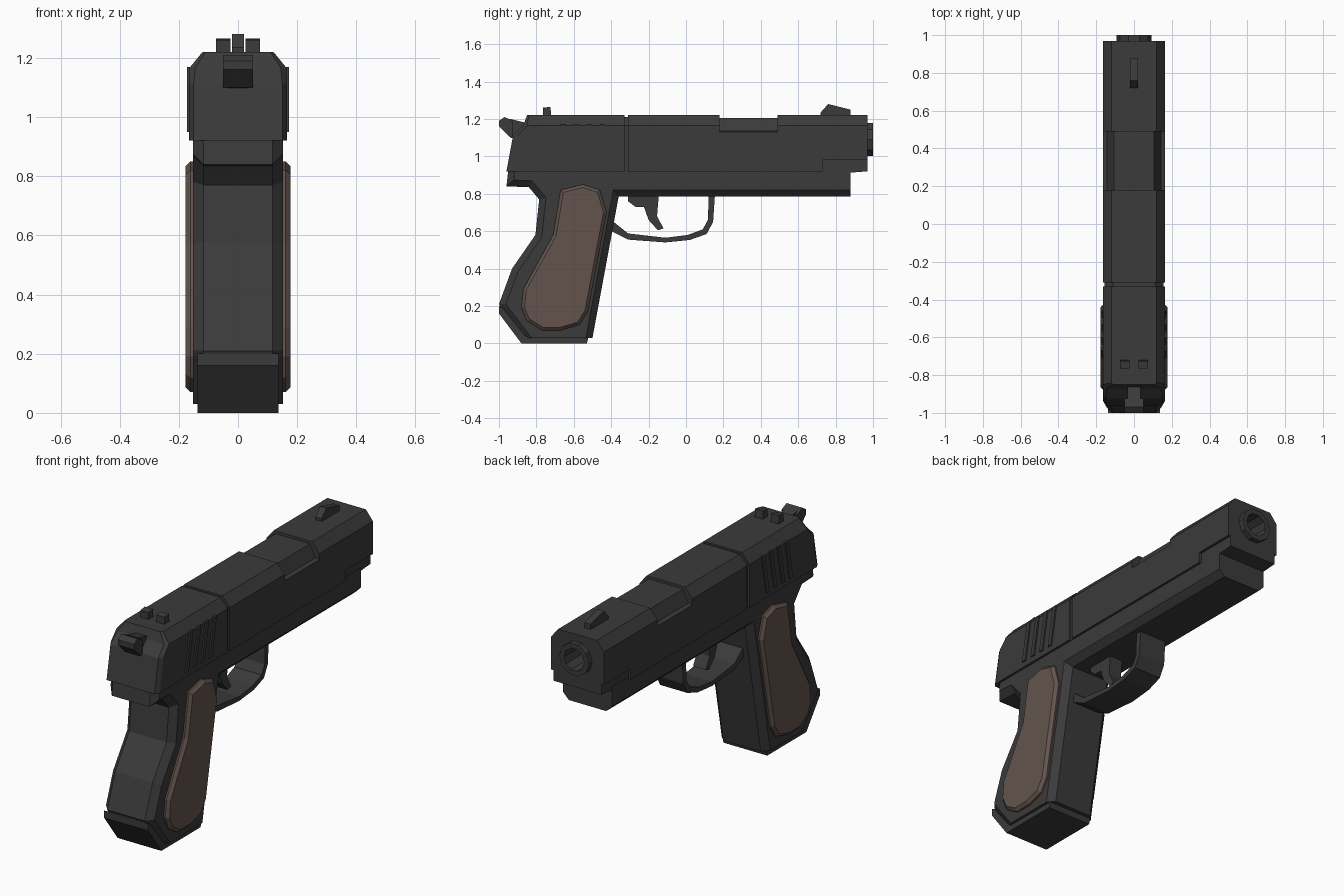
import bpy, bmesh, math
from mathutils import Matrix

if "Cube" in bpy.data.objects:
    bpy.data.objects.remove(bpy.data.objects["Cube"])


def material(name, rgb):
    m = bpy.data.materials.new(name)
    m.diffuse_color = (*rgb, 1)
    m.use_nodes = True
    m.node_tree.nodes["Principled BSDF"].inputs["Base Color"].default_value = m.diffuse_color
    return m


STEEL = material("dark_steel", (0.043, 0.043, 0.043))
WOOD = material("brown_grip", (0.125, 0.088, 0.075))


def finish(name, bm, mat=STEEL):
    bmesh.ops.remove_doubles(bm, verts=bm.verts, dist=1e-4)
    bmesh.ops.recalc_face_normals(bm, faces=bm.faces)
    me = bpy.data.meshes.new(name)
    bm.to_mesh(me)
    bm.free()
    me.materials.append(mat)
    ob = bpy.data.objects.new(name, me)
    bpy.context.collection.objects.link(ob)
    return ob


def prism(name, pts, x0, x1, mat=STEEL, bevel=0, edge_rule=None):
    """Side profile of (y, z) points extruded from x0 to x1, rim edges chamfered."""
    bm = bmesh.new()
    a = [bm.verts.new((x0, y, z)) for y, z in pts]
    b = [bm.verts.new((x1, y, z)) for y, z in pts]
    bm.faces.new(a)
    bm.faces.new(b[::-1])
    for i in range(len(pts)):
        j = (i + 1) % len(pts)
        bm.faces.new((a[i], b[i], b[j], a[j]))
    bmesh.ops.recalc_face_normals(bm, faces=bm.faces)
    if bevel:
        rim = []
        for e in bm.edges:
            p, q = (v.co for v in e.verts)
            if abs(p.x - q.x) < 1e-5 and (edge_rule is None or edge_rule((p + q) / 2)):
                rim.append(e)
        bmesh.ops.bevel(bm, geom=rim, offset=bevel, segments=1, affect='EDGES', profile=0.5)
    return finish(name, bm, mat)


def loft(name, rings):
    """Symmetric body through rings; each ring is a half section of (x, y, z), bottom to top."""
    bm = bmesh.new()
    R = [[bm.verts.new(p) for p in r] + [bm.verts.new((-x, y, z)) for x, y, z in r[::-1]] for r in rings]
    n = len(R[0])
    for a, b in zip(R, R[1:]):
        for i in range(n):
            j = (i + 1) % n
            bm.faces.new((a[i], a[j], b[j], b[i]))
    for r in (R[0], R[-1]):
        for i in range(n // 2 - 1):
            bm.faces.new((r[i], r[i + 1], r[n - 2 - i], r[n - 1 - i]))
    return finish(name, bm)


def cylinder(name, r, y0, y1, z, sides):
    bm = bmesh.new()
    bmesh.ops.create_cone(bm, cap_ends=True, segments=sides, radius1=r, radius2=r, depth=y1 - y0)
    bm.transform(Matrix.Translation((0, (y0 + y1) / 2, z)) @ Matrix.Rotation(math.pi / 2, 4, 'X')
                 @ Matrix.Rotation(math.pi / sides, 4, 'Z'))
    return finish(name, bm)


# Slide: chamfered section with slanted rear, thin groove, ejection port and front step
def section(y, bottom=0.92, shrink=0.0):
    return [(0.165 - shrink, y, bottom), (0.165 - shrink, y, 1.11),
            (0.165 - shrink, y, 1.165), (0.12 - shrink, y, 1.22 - shrink)]


def port(y):
    return [(0.165, y, 0.92), (0.165, y, 1.13), (0.142, y, 1.135), (0.107, y, 1.205)]


rear = [(0.15, -0.96, 0.92), (0.15, -0.925, 1.11), (0.145, -0.87, 1.165), (0.11, -0.85, 1.22)]
shoulder = [(0.165, -0.935, 0.92), (0.165, -0.90, 1.11), (0.165, -0.85, 1.165), (0.12, -0.84, 1.22)]
slide = loft("slide", [
    rear, shoulder,
    section(-0.33), section(-0.33, shrink=0.01), section(-0.31, shrink=0.01), section(-0.31),
    section(0.18), port(0.18), port(0.49), section(0.49),
    section(0.73), section(0.73, 0.98), section(0.97, 0.98)])
prism("slide_nose_block", [(0.70, 0.90), (0.97, 0.92), (0.97, 1.0), (0.70, 1.0)], -0.15, 0.15)

# Frame and grip in one profile, chamfered except along the top and muzzle end
prism("frame", [
    (-0.95, 0.93), (-0.96, 0.84), (-0.84, 0.835), (-0.785, 0.77), (-0.805, 0.58), (-0.93, 0.40),
    (-1.0, 0.21), (-0.985, 0.18), (-0.87, 0.03), (-0.50, 0.03), (-0.36, 0.785),
    (0.88, 0.785), (0.88, 0.93)],
    -0.152, 0.152, bevel=0.035, edge_rule=lambda c: c.z < 0.9 and c.y < 0.87 and c.z > 0.04)

# Base plate wrapping the heel of the grip
prism("base_plate", [(-1.0, 0.20), (-1.0, 0.16), (-0.88, 0.0), (-0.53, 0.0), (-0.52, 0.04),
                     (-0.86, 0.04), (-0.98, 0.19)], -0.137, 0.137)

# Grip panels and slide ridges on both sides
panel = [(-0.67, 0.82), (-0.55, 0.85), (-0.46, 0.82), (-0.425, 0.70), (-0.525, 0.17), (-0.57, 0.10),
         (-0.67, 0.07), (-0.77, 0.07), (-0.85, 0.12), (-0.88, 0.19), (-0.87, 0.29), (-0.71, 0.58)]
for s, side in ((1, "right"), (-1, "left")):
    prism(f"grip_panel_{side}", panel, s * 0.14, s * 0.177, WOOD, 0.016, lambda c: abs(c.x) > 0.16)
    for i in range(4):
        y = -0.66 + i * 0.07
        prism(f"slide_ridge_{side}_{i + 1}",
              [(y - 0.05, 0.95), (y - 0.025, 0.95), (y + 0.015, 1.17), (y - 0.01, 1.17)],
              s * 0.14, s * 0.173)
    # Rear sight posts
    prism(f"rear_sight_{side}", [(-0.765, 1.21), (-0.765, 1.26), (-0.725, 1.265), (-0.72, 1.21)],
          s * 0.025, s * 0.075)

# Front sight, hammer and trigger
prism("front_sight", [(0.72, 1.21), (0.72, 1.235), (0.76, 1.28), (0.88, 1.25), (0.88, 1.21)], -0.02, 0.02)
prism("hammer_spur", [(-1.0, 1.19), (-0.97, 1.21), (-0.925, 1.19), (-0.925, 1.11), (-0.94, 1.10),
                      (-1.0, 1.16)], -0.05, 0.05)
prism("hammer_neck", [(-0.94, 1.20), (-0.84, 1.175), (-0.84, 1.09), (-0.94, 1.10)], -0.035, 0.035)
prism("trigger", [(-0.31, 0.80), (-0.31, 0.76), (-0.27, 0.73), (-0.225, 0.73), (-0.20, 0.66),
                  (-0.15, 0.605), (-0.12, 0.615), (-0.155, 0.68), (-0.145, 0.80)], -0.04, 0.04)

# Trigger guard: open band, outer path then inner path
outer = [(-0.40, 0.60), (-0.31, 0.555), (-0.11, 0.54), (0.02, 0.553), (0.11, 0.585), (0.145, 0.65), (0.155, 0.80)]
inner = [(0.122, 0.80), (0.117, 0.66), (0.09, 0.61), (0.01, 0.58), (-0.11, 0.565), (-0.31, 0.588), (-0.40, 0.66)]
prism("trigger_guard", outer + inner, -0.085, 0.085)

# Barrel tip with a bore cut through it and the slide
barrel = cylinder("barrel_tip", 0.093, 0.90, 1.0, 1.09, 10)
bore = cylinder("bore_cutter", 0.064, 0.75, 1.1, 1.09, 10)
bore.hide_render = True
bore.display_type = 'WIRE'
for ob in (slide, barrel):
    mod = ob.modifiers.new("bore", 'BOOLEAN')
    mod.operation = 'DIFFERENCE'
    mod.solver = 'EXACT'
    mod.object = bore
